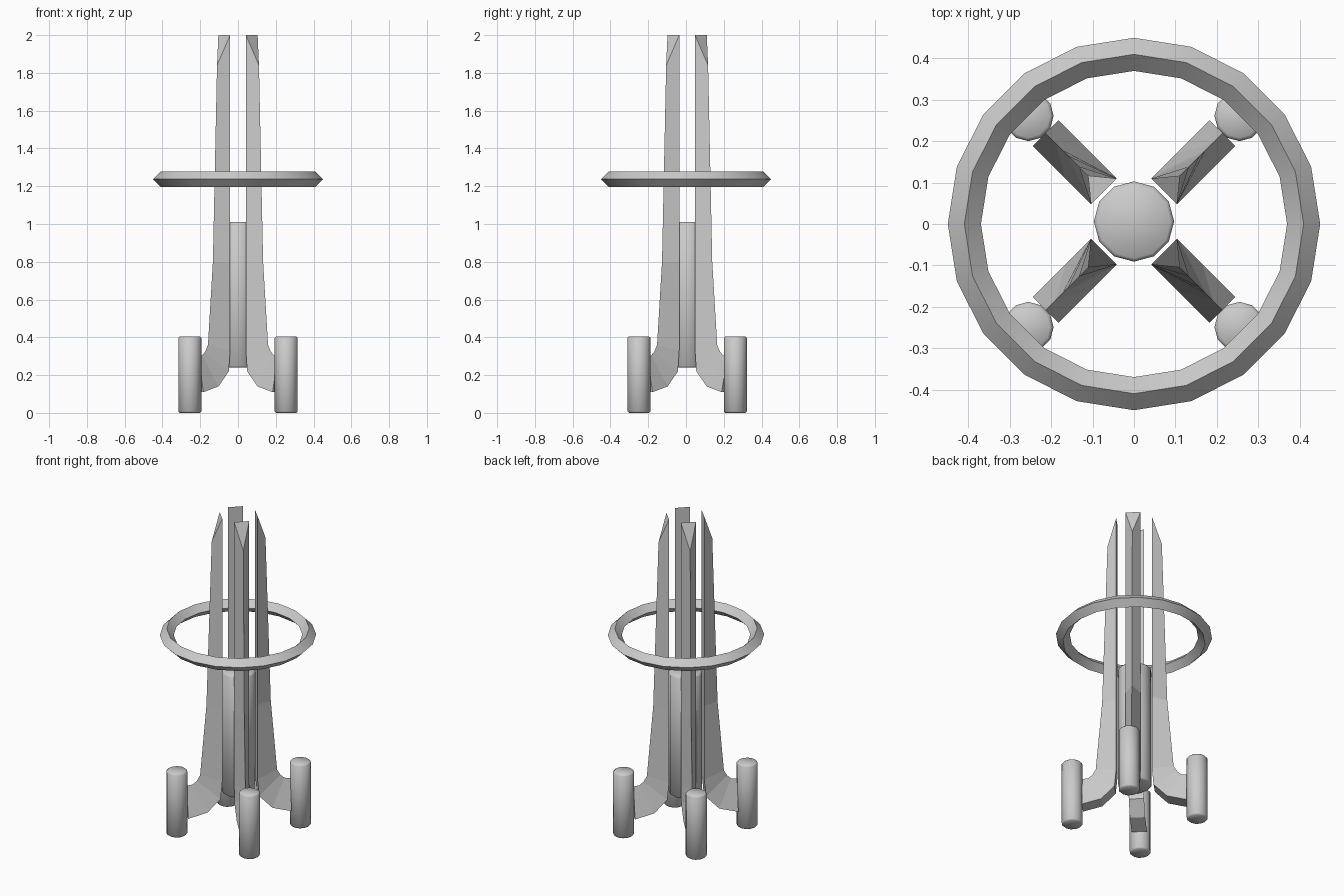
import bpy, math

if "Cube" in bpy.data.objects:
    bpy.data.objects.remove(bpy.data.objects["Cube"])

OFF_Y = 0.006          # fin and pod cluster sits slightly behind the ring centre
HALF_T = 0.044         # half thickness of a fin

# Inner (flat, two-cornered) and outer (single ridge) profiles of a fin: radius, height
INNER = [(0.103, 2.0), (0.103, 0.80), (0.103, 0.33), (0.113, 0.22), (0.19, 0.14), (0.302, 0.11)]
RIDGE = [(0.157, 1.84), (0.188, 0.80), (0.225, 0.36), (0.245, 0.325), (0.268, 0.305), (0.302, 0.30)]


def fin(name, angle):
    c, s = math.cos(angle), math.sin(angle)

    def place(r, t, z):
        return (r * c - t * s, r * s + t * c + OFF_Y, z)

    # Triangular sections swept from the tip down to the foot
    verts, faces = [], [(0, 1, 2)]
    for (ri, zi), (ro, zo) in zip(INNER, RIDGE):
        verts += [place(ri, -HALF_T, zi), place(ri, HALF_T, zi), place(ro, 0, zo)]
    for k in range(len(INNER) - 1):
        a, b = 3 * k, 3 * k + 3
        for i in range(3):
            j = (i + 1) % 3
            faces.append((a + j, a + i, b + i, b + j))
    n = len(verts)
    faces.append((n - 1, n - 2, n - 3))
    mesh = bpy.data.meshes.new(name)
    mesh.from_pydata(verts, [], faces)
    mesh.validate()
    obj = bpy.data.objects.new(name, mesh)
    bpy.context.collection.objects.link(obj)


def rounded_cylinder(name, x, y, radius, z0, z1):
    bpy.ops.mesh.primitive_cylinder_add(vertices=12, radius=radius, depth=z1 - z0,
                                        location=(x, y + OFF_Y, (z0 + z1) / 2))
    obj = bpy.context.object
    obj.name = name
    # Slightly softened rim
    bev = obj.modifiers.new("rim", 'BEVEL')
    bev.width = 0.008
    bev.segments = 1
    bev.limit_method = 'ANGLE'
    bev.angle_limit = math.radians(60)
    bpy.ops.object.shade_smooth()


# Central core
rounded_cylinder("core_cylinder", 0, 0, 0.097, 0.24, 1.01)

# Four fins with a pod at each foot
for k in range(4):
    ang = math.radians(45 + 90 * k)
    fin(f"fin_{k + 1}", ang)
    rounded_cylinder(f"foot_pod_{k + 1}", 0.361 * math.cos(ang), 0.361 * math.sin(ang),
                     0.061, 0.0, 0.405)

# Floating ring with a diamond section
bpy.ops.mesh.primitive_torus_add(major_segments=20, minor_segments=4,
                                 major_radius=0.41, minor_radius=0.04,
                                 location=(0, 0, 1.237))
bpy.context.object.name = "ring"
bpy.ops.object.shade_smooth_by_angle(angle=math.radians(30))
